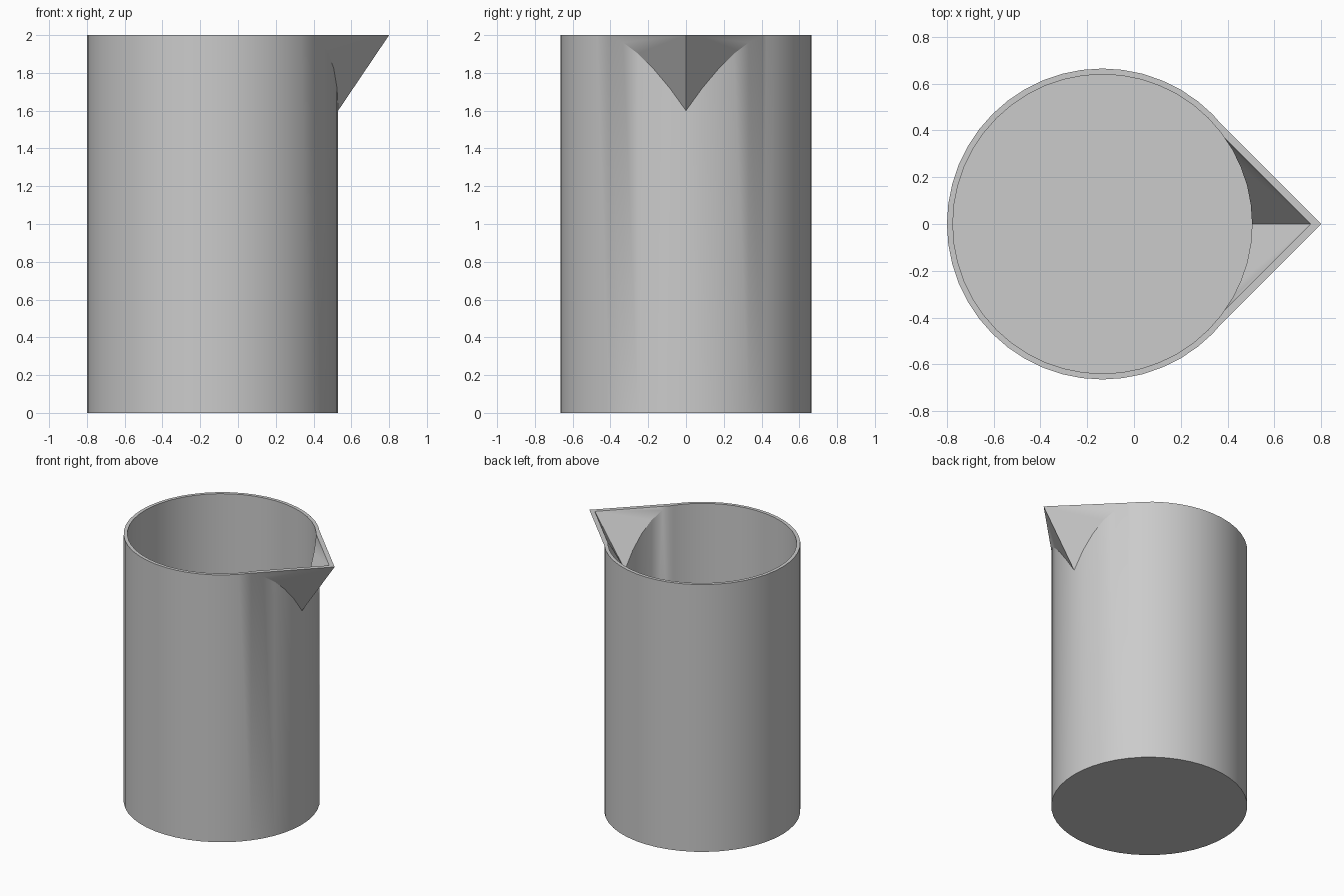
import bpy
import bmesh
from mathutils import Vector

cube = bpy.data.objects.get("Cube")
if cube:
    bpy.data.objects.remove(cube, do_unlink=True)

CX = -0.135          # axis of the round body
HEIGHT = 2.0
SPOUT_SLOPE = 0.675  # outward run of the lip per unit of height
SIDES = 48

glass = bpy.data.materials.new("light grey")
glass.use_nodes = True
grey = (0.6, 0.6, 0.6, 1.0)
glass.diffuse_color = grey
glass.node_tree.nodes["Principled BSDF"].inputs["Base Color"].default_value = grey


def add_object(name, bm):
    bmesh.ops.recalc_face_normals(bm, faces=bm.faces)
    mesh = bpy.data.meshes.new(name)
    bm.to_mesh(mesh)
    bm.free()
    mesh.materials.append(glass)
    obj = bpy.data.objects.new(name, mesh)
    bpy.context.collection.objects.link(obj)
    return obj


def cylinder(name, radius, bottom, top):
    bm = bmesh.new()
    bmesh.ops.create_cone(bm, cap_ends=True, segments=SIDES, radius1=radius,
                          radius2=radius, depth=top - bottom)
    bmesh.ops.translate(bm, verts=bm.verts, vec=(CX, 0, (top + bottom) / 2))
    return add_object(name, bm)


def spout(name, reach, top):
    """Inverted pyramid on the axis, with one corner reaching out at the rim."""
    r = reach + (top - HEIGHT) * SPOUT_SLOPE
    apex = Vector((CX, 0, top - r / SPOUT_SLOPE))
    corners = [(0, 0), (r / 2, -r / 2), (r, 0), (r / 2, r / 2)]
    bm = bmesh.new()
    tip = bm.verts.new(apex)
    ring = [bm.verts.new((CX + x, y, top)) for x, y in corners]
    bm.faces.new(ring)
    for i in range(4):
        bm.faces.new((tip, ring[i], ring[(i + 1) % 4]))
    return add_object(name, bm)


def combine(target, tool, operation):
    mod = target.modifiers.new(operation.title(), 'BOOLEAN')
    mod.operation = operation
    mod.solver = 'EXACT'
    mod.object = tool
    bpy.context.view_layer.objects.active = target
    bpy.ops.object.modifier_apply(modifier=mod.name)
    bpy.data.objects.remove(tool, do_unlink=True)


# Outer shell with pouring lip
jug = cylinder("jug", 0.665, 0, HEIGHT)
combine(jug, spout("outer_spout", 0.935, HEIGHT), 'UNION')

# Hollow inside, following the lip
combine(jug, cylinder("hollow", 0.64, 0.025, HEIGHT + 0.1), 'DIFFERENCE')
combine(jug, spout("inner_spout", 0.89, HEIGHT + 0.1), 'DIFFERENCE')

# Smooth round walls, crisp rim and lip
for obj in bpy.context.selected_objects:
    obj.select_set(False)
jug.select_set(True)
bpy.context.view_layer.objects.active = jug
bpy.ops.object.shade_smooth_by_angle(angle=0.52)
